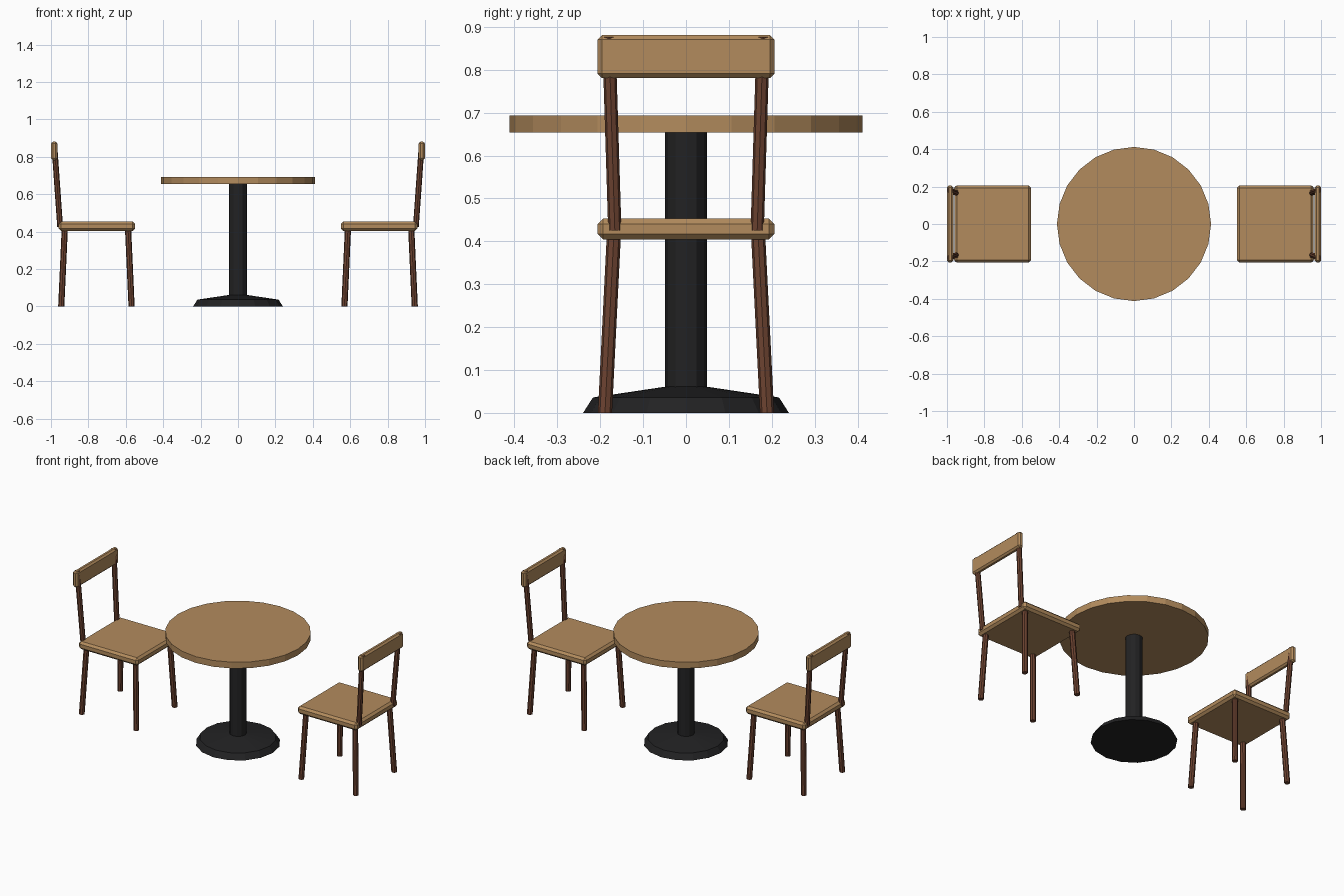
import bpy, bmesh, math
from mathutils import Vector, Matrix

if "Cube" in bpy.data.objects:
    bpy.data.objects.remove(bpy.data.objects["Cube"])


def material(name, rgb):
    m = bpy.data.materials.new(name)
    m.diffuse_color = (*rgb, 1)
    m.use_nodes = True
    m.node_tree.nodes["Principled BSDF"].inputs["Base Color"].default_value = m.diffuse_color
    return m


WOOD = material("light wood", (0.45, 0.26, 0.11))
LEG = material("dark brown wood", (0.15, 0.055, 0.03))
METAL = material("black metal", (0.016, 0.016, 0.017))


def finish(bm, name, mat):
    bmesh.ops.recalc_face_normals(bm, faces=bm.faces)
    me = bpy.data.meshes.new(name)
    bm.to_mesh(me)
    bm.free()
    me.materials.append(mat)
    ob = bpy.data.objects.new(name, me)
    bpy.context.collection.objects.link(ob)
    return ob


def lathe(name, profile, sides, mat):
    """Closed solid from (radius, z) rings."""
    bm = bmesh.new()
    rings = [[bm.verts.new((r * math.cos(2 * math.pi * i / sides),
                            r * math.sin(2 * math.pi * i / sides), z))
              for i in range(sides)] for r, z in profile]
    for a, b in zip(rings, rings[1:]):
        for i in range(sides):
            j = (i + 1) % sides
            bm.faces.new((a[i], a[j], b[j], b[i]))
    bm.faces.new(rings[0])
    bm.faces.new(rings[-1])
    return finish(bm, name, mat)


def box(name, lo, hi, bevel, mat):
    """Box with chamfered edges."""
    lo, hi = Vector(lo), Vector(hi)
    bm = bmesh.new()
    bmesh.ops.create_cube(bm, size=1, matrix=Matrix.Translation((lo + hi) / 2)
                          @ Matrix.Diagonal((*(hi - lo), 1)))
    bmesh.ops.bevel(bm, geom=bm.edges[:], offset=bevel, segments=1,
                    affect='EDGES', profile=0.5)
    return finish(bm, name, mat)


def rod(name, a, b, r, mat, sides=8):
    """Slanted round rod with level ends."""
    bm = bmesh.new()
    ends = [[bm.verts.new((p[0] + r * math.cos(2 * math.pi * i / sides),
                           p[1] + r * math.sin(2 * math.pi * i / sides), p[2]))
             for i in range(sides)] for p in (a, b)]
    for i in range(sides):
        j = (i + 1) % sides
        bm.faces.new((ends[0][i], ends[0][j], ends[1][j], ends[1][i]))
    for e in ends:
        bm.faces.new(e)
    return finish(bm, name, mat)


# Table
lathe("table_top", [(0.412, 0.654), (0.412, 0.693)], 24, WOOD)
lathe("table_column", [(0.049, 0.04), (0.049, 0.66)], 12, METAL)
lathe("table_base", [(0.24, 0), (0.217, 0.036), (0.049, 0.061)], 16, METAL)

# Right chair, then a copy turned to face it
chair = [
    box("seat", (0.55, -0.206, 0.404), (0.96, 0.206, 0.453), 0.013, WOOD),
    box("backrest", (0.966, -0.206, 0.781), (0.999, 0.206, 0.881), 0.01, WOOD),
]
for s in (-1, 1):
    chair += [
        rod("front_leg", (0.569, s * 0.189, 0), (0.588, s * 0.168, 0.42), 0.0165, LEG),
        rod("rear_leg", (0.945, s * 0.189, 0), (0.926, s * 0.168, 0.42), 0.0165, LEG),
        rod("back_post", (0.951, s * 0.166, 0.425), (0.983, s * 0.18, 0.877), 0.0155, LEG),
    ]
for ob in chair:
    twin = ob.copy()
    twin.name = "left_" + ob.name
    twin.rotation_euler.z = math.pi
    bpy.context.collection.objects.link(twin)
